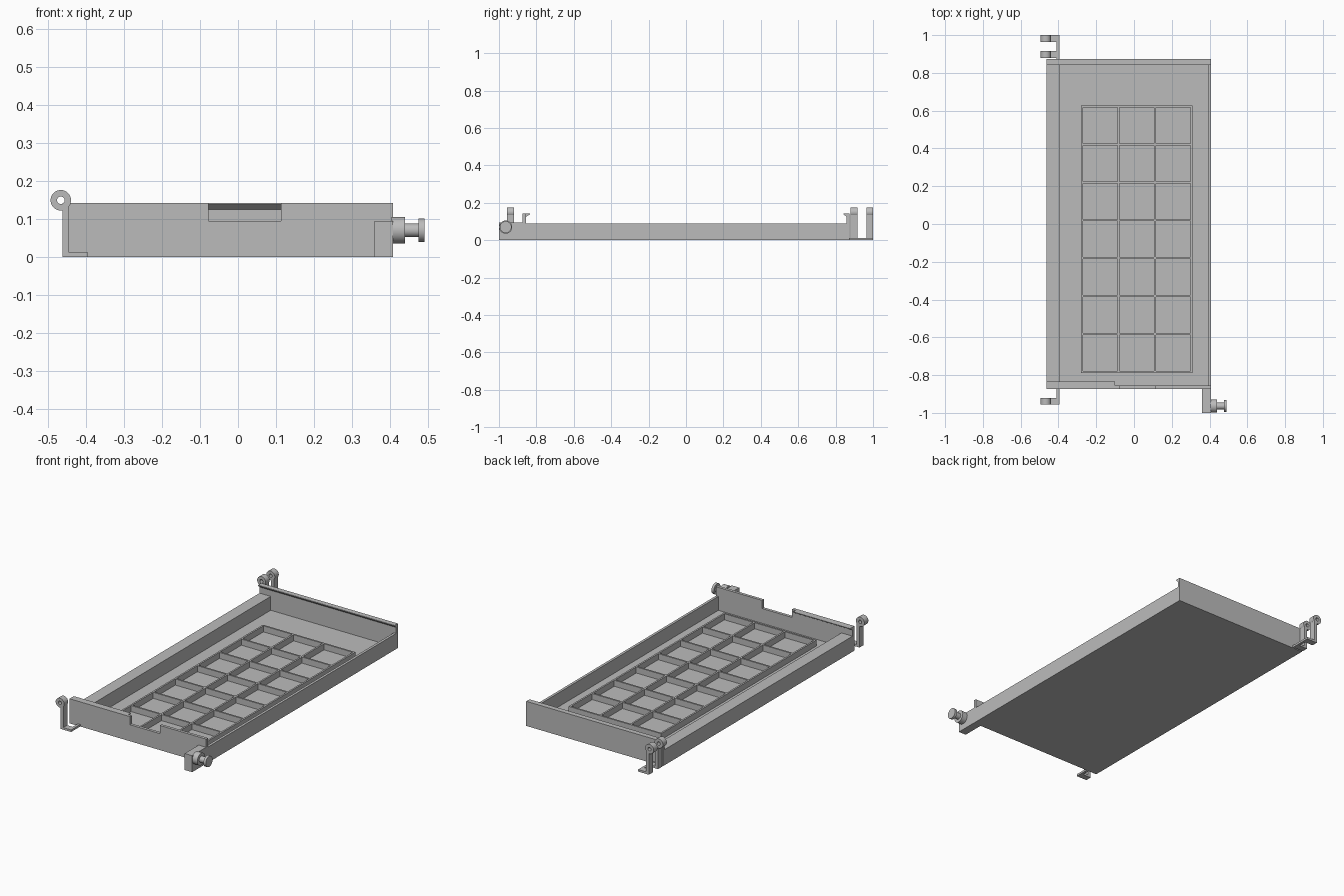
import bpy, bmesh, math
from mathutils import Vector

if "Cube" in bpy.data.objects:
    bpy.data.objects.remove(bpy.data.objects["Cube"])

grey = bpy.data.materials.new("plain grey")
grey.diffuse_color = (0.5, 0.5, 0.5, 1)
grey.use_nodes = True
grey.node_tree.nodes["Principled BSDF"].inputs["Base Color"].default_value = grey.diffuse_color


def finish(name, bm, smooth=False):
    bmesh.ops.recalc_face_normals(bm, faces=bm.faces)
    me = bpy.data.meshes.new(name)
    bm.to_mesh(me)
    bm.free()
    me.materials.append(grey)
    ob = bpy.data.objects.new(name, me)
    bpy.context.collection.objects.link(ob)
    if smooth:
        bpy.ops.object.select_all(action='DESELECT')
        ob.select_set(True)
        bpy.context.view_layer.objects.active = ob
        bpy.ops.object.shade_smooth_by_angle(angle=math.radians(35))
    return ob


def add_prism(bm, pts, vec):
    face = bm.faces.new([bm.verts.new(p) for p in pts])
    new = bmesh.ops.extrude_face_region(bm, geom=[face])["geom"]
    bmesh.ops.translate(bm, vec=vec, verts=[g for g in new if isinstance(g, bmesh.types.BMVert)])
    # the source face stays as the second cap


def add_box(bm, x0, x1, y0, y1, z0, z1):
    add_prism(bm, [(x0, y0, z0), (x1, y0, z0), (x1, y1, z0), (x0, y1, z0)], Vector((0, 0, z1 - z0)))


def box(name, *dims):
    bm = bmesh.new()
    add_box(bm, *dims)
    return finish(name, bm)


def lathe(name, profile, centre, axis, closed, steps=32):
    """Revolve (along, radius) points about an axis through centre."""
    bm = bmesh.new()
    side = Vector((0, 0, 1))
    c, a = Vector(centre), Vector(axis)
    vs = [bm.verts.new(c + a * t + side * r) for t, r in profile]
    pairs = list(zip(vs, vs[1:])) + ([(vs[-1], vs[0])] if closed else [])
    es = [bm.edges.new(p) for p in pairs]
    bmesh.ops.spin(bm, geom=vs + es, cent=c, axis=a, angle=math.tau, steps=steps)
    bmesh.ops.remove_doubles(bm, verts=bm.verts, dist=1e-5)
    return finish(name, bm, True)


# Tray floor and side rails
X0, X1, Y, FLOOR, TOP = -0.463, 0.408, 0.873, 0.01, 0.142
box("tray_floor", X0, X1, -Y, Y, 0, FLOOR)
box("left_rail", X0, -0.392, -0.858, 0.858, FLOOR, 0.09)
box("right_rail", 0.393, X1, -0.858, 0.858, FLOOR, 0.09)

# Back plate with a sloping lip along its top
bm = bmesh.new()
prof = [(Y, FLOOR), (Y, TOP), (0.843, TOP), (0.843, 0.138), (0.858, 0.125), (0.858, FLOOR)]
add_prism(bm, [(X0, y, z) for y, z in prof], Vector((X1 - X0, 0, 0)))
finish("back_plate", bm)

# Front plate with a notch, and a lip on its left part
N0, N1, NZ = -0.078, 0.113, 0.095
bm = bmesh.new()
prof = [(X0, FLOOR), (X1, FLOOR), (X1, TOP), (N1, TOP), (N1, NZ), (N0, NZ), (N0, TOP), (X0, TOP)]
add_prism(bm, [(x, -Y, z) for x, z in prof], Vector((0, 0.017, 0)))
finish("front_plate", bm)
bm = bmesh.new()
prof = [(-0.856, 0.125), (-0.856, TOP), (-0.834, TOP), (-0.834, 0.138)]
add_prism(bm, [(X0, y, z) for y, z in prof], Vector((-0.1 - X0, 0, 0)))
finish("front_lip", bm)

# Raised grid of three by seven cells
GX0, GX1, GY0, GY1, BAR, GZ = -0.28, 0.31, -0.788, 0.627, 0.01, 0.045
bm = bmesh.new()
for i in range(4):
    x = GX0 + (GX1 - GX0 - BAR) * i / 3
    add_box(bm, x, x + BAR, GY0, GY1, FLOOR, GZ)
for j in range(8):
    y = GY0 + (GY1 - GY0 - BAR) * j / 7
    add_box(bm, GX0, GX1, y, y + BAR, FLOOR, GZ)
finish("cell_grid", bm)

# Hinge lugs: foot, post and ring
for name, y0, y1 in (("front", -0.956, -0.92), ("back_inner", 0.88, 0.916), ("back_outer", 0.964, 1.0)):
    box(name + "_hinge_foot", X0, -0.395, y0, y1, 0, 0.012)
    box(name + "_hinge_post", X0, -0.445, y0, y1, 0.012, 0.135)
    lathe(name + "_hinge_ring", [(y0, 0.01), (y1, 0.01), (y1, 0.027), (y0, 0.027)],
          (-0.467, 0, 0.149), (0, 1, 0), True)
box("front_hinge_strip", -0.41, -0.395, -0.956, -Y, 0, 0.012)
box("back_hinge_strip", -0.41, -0.395, Y, 1.0, 0, 0.012)

# Corner block with a stepped knob
box("knob_block", 0.36, X1, -1.0, -Y, 0, 0.095)
lathe("knob", [(0.405, 0), (0.405, 0.035), (0.44, 0.035), (0.44, 0.018), (0.476, 0.018),
               (0.476, 0.031), (0.491, 0.031), (0.491, 0)], (0, -0.964, 0.07), (1, 0, 0), False)
